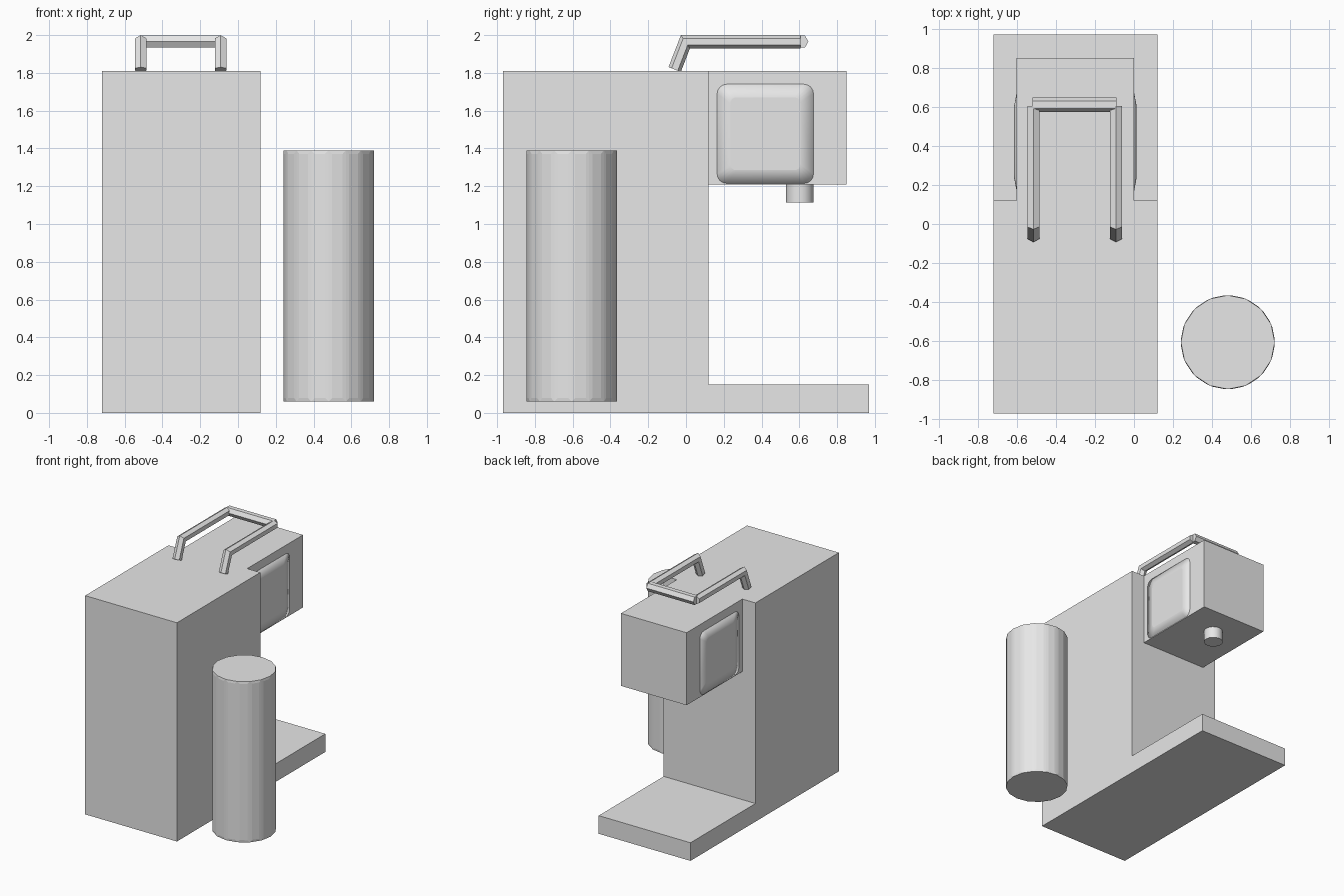
import bpy, bmesh, math
from mathutils import Vector

cube = bpy.data.objects.get("Cube")
if cube:
    bpy.data.objects.remove(cube, do_unlink=True)

grey = bpy.data.materials.new("light_grey")
grey.use_nodes = True
COLOUR = (0.8, 0.8, 0.8, 1)
grey.diffuse_color = COLOUR
grey.node_tree.nodes["Principled BSDF"].inputs["Base Color"].default_value = COLOUR


def finish(name, bm, smooth=False):
    bmesh.ops.recalc_face_normals(bm, faces=bm.faces)
    mesh = bpy.data.meshes.new(name)
    for f in bm.faces:
        f.smooth = smooth and len(f.verts) == 4
    bm.to_mesh(mesh)
    bm.free()
    mesh.materials.append(grey)
    obj = bpy.data.objects.new(name, mesh)
    bpy.context.collection.objects.link(obj)
    return obj


def loft(name, rings, smooth=False):
    """Join equal-sized closed rings and cap both ends."""
    bm = bmesh.new()
    rows = [[bm.verts.new(p) for p in ring] for ring in rings]
    n = len(rows[0])
    for a, b in zip(rows, rows[1:]):
        for i in range(n):
            j = (i + 1) % n
            bm.faces.new((a[i], a[j], b[j], b[i]))
    bm.faces.new(rows[0])
    bm.faces.new(rows[-1])
    return finish(name, bm, smooth)


def extrude_x(name, profile, x0, x1):
    return loft(name, [[(x, y, z) for y, z in profile] for x in (x0, x1)])


def circle(cx, cy, z, r, n):
    return [(cx + r * math.cos(i * math.tau / n), cy + r * math.sin(i * math.tau / n), z)
            for i in range(n)]


def rounded_rect(x, y0, y1, z0, z1, r):
    ring = []
    corners = [(y1 - r, z1 - r), (y0 + r, z1 - r), (y0 + r, z0 + r), (y1 - r, z0 + r)]
    for q, (y, z) in enumerate(corners):
        for k in range(5):
            a = (q + k / 4) * math.pi / 2
            ring.append((x, y + r * math.cos(a), z + r * math.sin(a)))
    return ring


def tube_yz(name, x, path, r):
    """Mitred hexagonal tube following a path in a y-z plane."""
    pts = [Vector(p) for p in path]
    rings = []
    for i, p in enumerate(pts):
        normals = []
        for a, b in zip(pts[max(i - 1, 0):i + 1], pts[max(i, 1):i + 2]):
            if (b - a).length > 0:
                d = (b - a).normalized()
                normals.append(Vector((-d.y, d.x)))
        if i == 0:
            normals = normals[:1]
        m = sum(normals, Vector((0, 0))).normalized()
        m /= m.dot(normals[0])
        ring = []
        for k in range(6):
            a = k * math.tau / 6
            q = p + m * (r * math.cos(a))
            ring.append((x + r * math.sin(a), q.x, q.y))
        rings.append(ring)
    return loft(name, rings)


# Body with drip base, and overhanging head
extrude_x("body", [(-0.97, 0), (0.97, 0), (0.97, 0.15), (0.12, 0.15),
                   (0.12, 1.81), (-0.97, 1.81)], -0.72, 0.12)
extrude_x("head", [(0.12, 1.21), (0.85, 1.21), (0.85, 1.81), (0.12, 1.81)], -0.6, 0)

# Shallow pillowed panels on both sides of the head
for name, x, s in (("left_panel", 0, 1), ("right_panel", -0.6, -1)):
    loft(name, [rounded_rect(x - s * 0.005, 0.165, 0.675, 1.215, 1.74, 0.05),
                rounded_rect(x, 0.165, 0.675, 1.215, 1.74, 0.05),
                rounded_rect(x + s * 0.013, 0.235, 0.605, 1.285, 1.67, 0.03)], True)

# Spout under the head
spout = loft("spout", [circle(-0.3, 0.602, z, 0.073, 16) for z in (1.115, 1.21)], True)

# Handle: two bent arms and a crossbar
for name, x in (("left_handle_arm", -0.092), ("right_handle_arm", -0.515)):
    tube_yz(name, x, [(-0.06, 1.818), (-0.003, 1.965), (0.605, 1.965)], 0.035)
loft("handle_crossbar",
     [[(x, 0.61 + 0.038 * math.cos(k * math.tau / 6), 1.966 + 0.038 * math.sin(k * math.tau / 6))
       for k in range(6)] for x in (-0.52, -0.09)])

# Tall canister with a slim raised strip on each facet
canister = loft("canister", [circle(0.48, -0.605, z, 0.24, 16) for z in (0.06, 1.39)])
bm = bmesh.new()
bm.from_mesh(canister.data)
sides = [f for f in bm.faces if len(f.verts) == 4]
bmesh.ops.inset_individual(bm, faces=sides, thickness=0.026, depth=0.003)
bm.to_mesh(canister.data)
bm.free()
